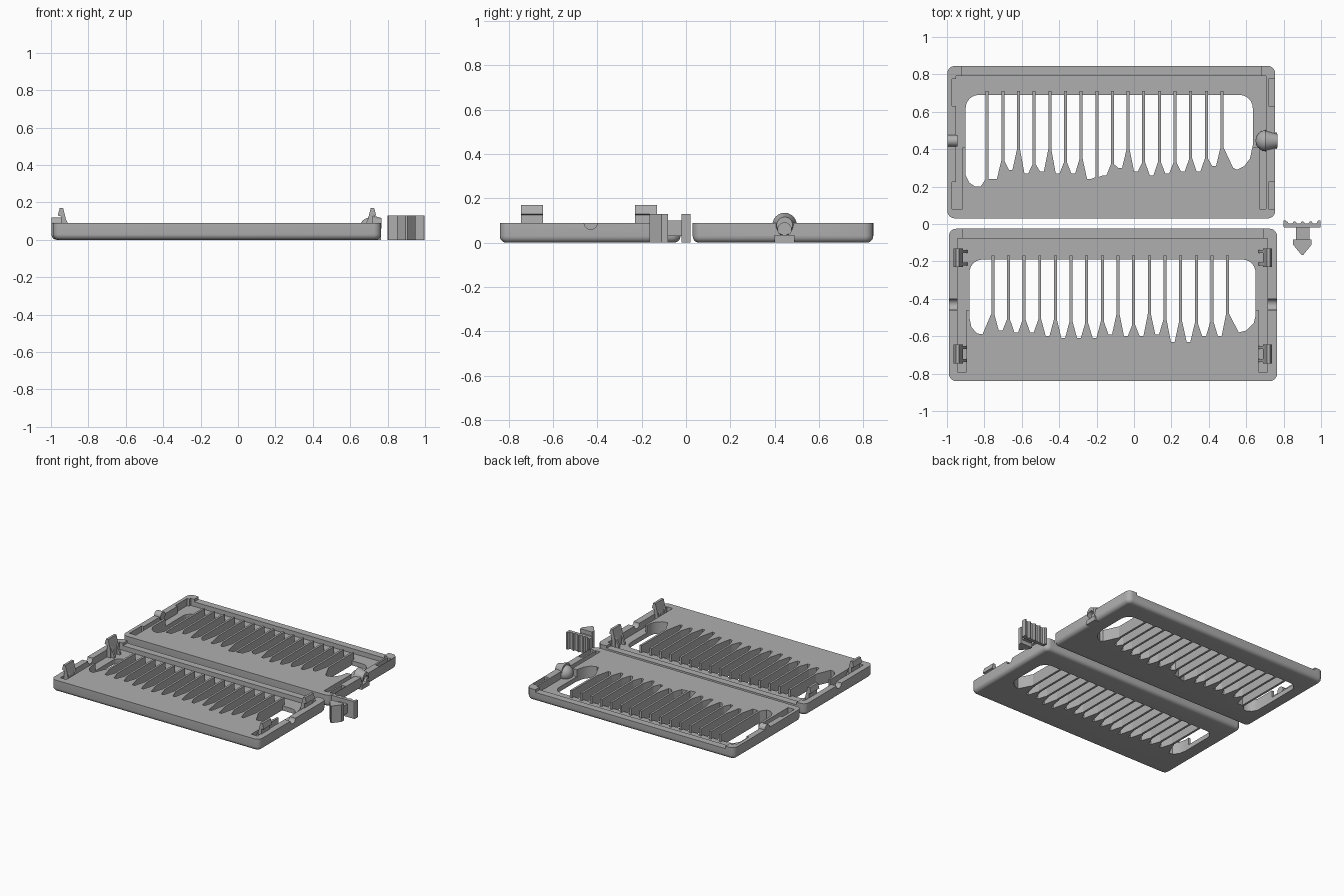
import bpy, bmesh, math
from mathutils import Matrix, Vector

cube = bpy.data.objects.get("Cube")
if cube:
    bpy.data.objects.remove(cube)

grey = bpy.data.materials.new("plain grey")
grey.use_nodes = True
grey.diffuse_color = (0.43, 0.43, 0.43, 1)
grey.node_tree.nodes["Principled BSDF"].inputs["Base Color"].default_value = grey.diffuse_color

HEIGHT, FLOOR, PITCH = 0.09, 0.035, 0.0837


def finish(name, bm):
    bmesh.ops.recalc_face_normals(bm, faces=bm.faces)
    mesh = bpy.data.meshes.new(name)
    bm.to_mesh(mesh)
    bm.free()
    mesh.materials.append(grey)
    obj = bpy.data.objects.new(name, mesh)
    bpy.context.collection.objects.link(obj)
    return obj


def prism(name, points, low, high, axis="z"):
    """Extrude a flat outline along z, or an x-z outline along y."""
    bm = bmesh.new()
    place = (lambda a, b: (a, b, low)) if axis == "z" else (lambda a, b: (a, low, b))
    face = bm.faces.new([bm.verts.new(place(*p)) for p in points])
    moved = bmesh.ops.extrude_face_region(bm, geom=[face])["geom"]
    step = Vector((0, 0, high - low) if axis == "z" else (0, high - low, 0))
    bmesh.ops.translate(bm, vec=step, verts=[v for v in moved if isinstance(v, bmesh.types.BMVert)])
    return finish(name, bm)


def box(name, xs, ys, zs):
    x0, x1 = sorted(xs)
    return prism(name, [(x0, ys[0]), (x1, ys[0]), (x1, ys[1]), (x0, ys[1])], *zs)


def rod(name, xs, y, z, r1, r2=None):
    """Round bar along x."""
    bm = bmesh.new()
    place = Matrix.Translation((sum(xs) / 2, y, z)) @ Matrix.Rotation(math.pi / 2, 4, "Y")
    bmesh.ops.create_cone(bm, cap_ends=True, segments=24, radius1=r1, radius2=r2 or r1,
                          depth=abs(xs[1] - xs[0]), matrix=place)
    return finish(name, bm)


def smooth(obj):
    bpy.ops.object.select_all(action="DESELECT")
    obj.select_set(True)
    bpy.context.view_layer.objects.active = obj
    bpy.ops.object.shade_smooth_by_angle(angle=math.radians(35))


def cut(body, cutter):
    cutter.hide_render = True
    mod = body.modifiers.new("cut", "BOOLEAN")
    mod.operation, mod.solver, mod.object = "DIFFERENCE", "EXACT", cutter
    bpy.context.view_layer.objects.active = body
    bpy.ops.object.modifier_apply(modifier=mod.name)
    bpy.data.objects.remove(cutter)


def arc(cx, cy, r, start, end, steps=6):
    angles = [math.radians(start + (end - start) * i / steps) for i in range(steps + 1)]
    return [(cx + r * math.cos(a), cy + r * math.sin(a)) for a in angles]


def tray(name, xs, ys, win, fin_x, shoulders, valleys, left_end, right_end, channel):
    """Rounded slab with a toothed window, a stepped recess and thin fins."""
    x0, x1 = xs
    y0, y1 = ys
    w0, w1, top = win
    r = 0.04
    outline = (arc(x0 + r, y0 + r, r, 180, 270) + arc(x1 - r, y0 + r, r, 270, 360)
               + arc(x1 - r, y1 - r, r, 0, 90) + arc(x0 + r, y1 - r, r, 90, 180))
    body = prism(name, outline, 0, HEIGHT)
    bm = bmesh.new()
    bm.from_mesh(body.data)
    rim = [e for e in bm.edges if all(v.co.z < 0.001 for v in e.verts)]
    bmesh.ops.bevel(bm, geom=rim, offset=0.03, segments=5, profile=0.5, affect="EDGES")
    bm.to_mesh(body.data)
    bm.free()

    # toothed window
    teeth = []
    for i, s in enumerate(shoulders):
        x = fin_x + PITCH * i
        teeth += [(x - 0.008, s), (x + 0.008, s)]
        if i < len(valleys):
            teeth += [(x + PITCH / 2 - 0.01, valleys[i]), (x + PITCH / 2 + 0.01, valleys[i])]
    c = 0.07
    window = left_end + teeth + right_end + arc(w1 - c, top - c, c, 0, 90) + arc(w0 + c, top - c, c, 90, 180)
    cut(body, prism("window_cutter", window, -0.1, 0.3))

    # stepped recess: back strip, side channels, lowered back wall
    deep = (FLOOR, 0.3)
    back = y1 - 0.053
    in0, in1 = x0 + 0.045, x1 - 0.05
    cut(body, box("strip_cutter", (in0, in1), (top - 0.08, back), deep))
    for edge, inner, w in ((in0, in0 + channel, w0), (in1, in1 - channel, w1)):
        cut(body, box("channel_cutter", (edge, inner), (y0 + 0.05, back - 0.01), deep))
        cut(body, box("side_cutter", (edge, w + (0.01 if w < 0 else -0.01)),
                      (y0 + 0.38, back - 0.005), deep))
    cut(body, box("wall_cutter", (x0 + 0.075, x1 - 0.075), (back - 0.02, y1 + 0.1), (0.07, 0.3)))

    # fins
    for i, s in enumerate(shoulders):
        x = fin_x + PITCH * i
        box(name + "_fin", (x - 0.008, x + 0.008), (s - 0.01, top + 0.022), (0.002, HEIGHT))
    return body


back_tray = tray(
    "back_tray", (-0.998, 0.755), (0.03, 0.845), (-0.9, 0.635, 0.69), -0.785,
    [.24, .34, .4, .32, .4, .33, .35, .25, .32, .4, .33, .33, .33, .35, .35, .41],
    [.24, .29, .27, .28, .27, .27, .24, .26, .3, .28, .26, .27, .28, .28, .31],
    [(-0.9, 0.26), (-0.88, 0.22), (-0.85, 0.2), (-0.82, 0.2)],
    [(0.53, 0.3), (0.55, 0.29), (0.59, 0.31), (0.62, 0.35), (0.635, 0.42)], 0.035)
front_tray = tray(
    "front_tray", (-0.99, 0.765), (-0.84, -0.025), (-0.88, 0.65, -0.19), -0.755,
    [-.48, -.51, -.51, -.51, -.51, -.52, -.53, -.52, -.48, -.54, -.48, -.51, -.52, -.53, -.52, -.48],
    [-.57, -.58, -.58, -.6, -.61, -.61, -.61, -.59, -.6, -.6, -.59, -.63, -.63, -.6, -.6],
    [(-0.88, -0.5), (-0.87, -0.55), (-0.84, -0.585), (-0.81, -0.59)],
    [(0.56, -0.58), (0.6, -0.57), (0.64, -0.53), (0.65, -0.49)], 0.05)

# clip pockets in the back tray, round grooves in the front tray
for x in (-0.97, 0.72):
    for y in (0.08, 0.63):
        cut(back_tray, box("pocket_cutter", (x - 0.002, x + 0.032), (y, y + 0.145), (FLOOR, 0.3)))
for ends in ((-1.1, -0.93), (0.7, 0.9)):
    cut(front_tray, rod("groove_cutter", ends, -0.43, HEIGHT, 0.03))
cut(back_tray, rod("socket_cutter", (0.725, 0.85), 0.445, 0.06, 0.03))
smooth(back_tray)
smooth(front_tray)

# hinge peg and domed socket
smooth(rod("hinge_peg", (-0.998, -0.945), 0.445, HEIGHT, 0.03))
bm = bmesh.new()
bmesh.ops.create_uvsphere(bm, u_segments=24, v_segments=16, radius=0.057,
                          matrix=Matrix.Translation((0.707, 0.445, 0.062)))
bmesh.ops.bisect_plane(bm, geom=bm.verts[:] + bm.edges[:] + bm.faces[:], plane_co=(0.715, 0, 0),
                       plane_no=(1, 0, 0), clear_outer=True)
bmesh.ops.holes_fill(bm, edges=[e for e in bm.edges if e.is_boundary])
smooth(finish("socket_dome", bm))
collar = rod("socket_collar", (0.7, 0.768), 0.445, 0.08, 0.055, 0.036)
cut(collar, rod("bore_cutter", (0.735, 0.9), 0.445, 0.06, 0.03))
smooth(collar)
prism("socket_foot", [(0.715, 0), (0.765, 0), (0.765, 0.035), (0.715, 0.035)], 0.4, 0.49, "y")

# snap hooks with gussets, mirrored about the front tray's centre
hook = [(-0.915, 0.03), (-0.915, 0.09), (-0.935, 0.17), (-0.953, 0.17), (-0.964, 0.13), (-0.945, 0.125), (-0.95, 0.03)]
gusset = [(-0.89, 0.03), (-0.89, 0.05), (-0.92, 0.11), (-0.93, 0.03)]
for mirror in (False, True):
    flip = [[(-0.225 - x if mirror else x, z) for x, z in pts] for pts in (hook, gusset)]
    for y in (-0.695, -0.18):
        prism("snap_hook", flip[0], y - 0.05, y + 0.05, "y")
        for side in (-1, 1):
            mid = y + side * 0.034
            prism("hook_gusset", flip[1], mid - 0.008, mid + 0.008, "y")

# separate latch: ridged grip, stem and arrow head
grip = [(0.805, -0.02), (0.995, -0.02), (0.998, -0.015), (0.998, 0.02), (0.985, 0.02)]
for i in range(4):
    x = 0.965 - 0.0433 * i
    grip += [(x + 0.012, 0.004), (x - 0.008, 0.003), (x - 0.016, 0.014), (x - 0.025, 0.014)]
grip += [(0.815, 0.02), (0.8, 0.02), (0.8, -0.015)]
prism("latch_grip", grip, 0, 0.13)
box("latch_stem", (0.865, 0.938), (-0.09, -0.01), (0.03, 0.1))
prism("latch_head", [(0.85, -0.082), (0.85, -0.11), (0.895, -0.165), (0.905, -0.165), (0.95, -0.11), (0.95, -0.082)], 0, 0.13)
